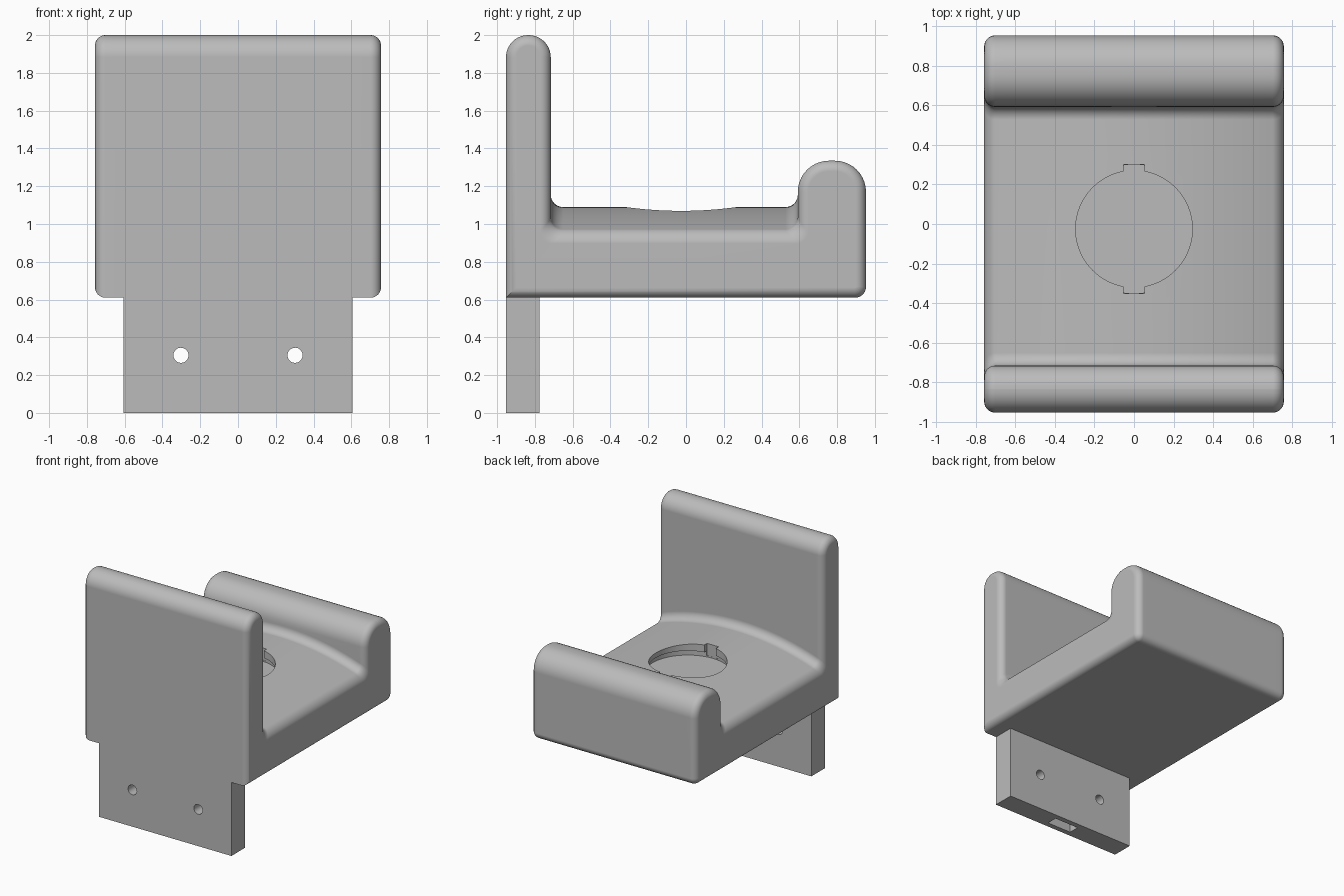
import bpy
import bmesh
from math import pi, sqrt, sin, cos, tan
from mathutils import Vector, Matrix

cube = bpy.data.objects.get("Cube")
if cube:
    bpy.data.objects.remove(cube, do_unlink=True)

HALF_W, EDGE_R, SEAT_R = 0.757, 0.055, 2.15
FRONT, BACK, BASE = -0.953, 0.953, 0.61
ARC_STEPS = 10

grey = bpy.data.materials.new("plain grey")
grey.use_nodes = True
colour = (0.5, 0.5, 0.5, 1)
grey.diffuse_color = colour
grey.node_tree.nodes["Principled BSDF"].inputs["Base Color"].default_value = colour


def make_object(name, bm):
    bmesh.ops.recalc_face_normals(bm, faces=bm.faces)
    mesh = bpy.data.meshes.new(name)
    bm.to_mesh(mesh)
    bm.free()
    mesh.materials.append(grey)
    obj = bpy.data.objects.new(name, mesh)
    bpy.context.collection.objects.link(obj)
    return obj


def box(name, x, y, z):
    """Box from three (low, high) ranges."""
    bm = bmesh.new()
    size = [b - a for a, b in (x, y, z)]
    mid = [(a + b) / 2 for a, b in (x, y, z)]
    bmesh.ops.create_cube(bm, size=1, matrix=Matrix.Translation(mid) @ Matrix.Diagonal((*size, 1)))
    return make_object(name, bm)


def cylinder(name, centre, radius, depth, axis="Z", sides=64):
    bm = bmesh.new()
    turn = Matrix.Rotation(pi / 2, 4, "X") if axis == "Y" else Matrix()
    bmesh.ops.create_cone(bm, cap_ends=True, segments=sides, radius1=radius, radius2=radius,
                          depth=depth, matrix=Matrix.Translation(centre) @ turn)
    return make_object(name, bm)


def activate(obj):
    bpy.ops.object.select_all(action="DESELECT")
    obj.select_set(True)
    bpy.context.view_layer.objects.active = obj


def cut(obj, cutters):
    activate(obj)
    for cutter in cutters:
        cutter.hide_render = True
        mod = obj.modifiers.new("cut", "BOOLEAN")
        mod.operation, mod.solver, mod.object = "DIFFERENCE", "EXACT", cutter
        bpy.ops.object.modifier_apply(modifier=mod.name)


def finish(obj):
    activate(obj)
    bpy.ops.object.shade_smooth_by_angle(angle=pi / 6)
    mod = obj.modifiers.new("even shading", "WEIGHTED_NORMAL")
    mod.keep_sharp = True


def rounded(corners):
    """Round each (y, z, radius) corner of a right-angled outline."""
    points = []
    for i, (y, z, r) in enumerate(corners):
        p = Vector((y, z))
        if r == 0:
            points.append(p)
            continue
        to_prev = (Vector(corners[i - 1][:2]) - p).normalized()
        to_next = (Vector(corners[(i + 1) % len(corners)][:2]) - p).normalized()
        centre = p + r * (to_prev + to_next)
        for k in range(ARC_STEPS + 1):
            a = k / ARC_STEPS * pi / 2
            points.append(centre - r * (to_next * cos(a) + to_prev * sin(a)))
    return points


def section(x):
    """Side outline at x: arched seat, shrinking where the ends round off."""
    over = max(0, abs(x) - (HALF_W - EDGE_R))
    d = EDGE_R - sqrt(max(0, EDGE_R ** 2 - over ** 2))
    seat = 1.09 - (SEAT_R - sqrt(SEAT_R ** 2 - x * x)) - d
    plate_r, hump_r, fillet = 0.117 - d, 0.165 - d, 0.065
    return rounded([
        (FRONT + d, BASE + d, 0),
        (BACK - d, BASE + d, 0.058 - d),
        (BACK - d, 1.335 - d, hump_r),
        (0.592 + d, 1.335 - d, hump_r),
        (0.592 + d, seat, fillet),
        (-0.716 - d, seat, fillet),
        (-0.716 - d, 2 - d, plate_r),
        (FRONT + d, 2 - d, plate_r)])


# Holder body: side outline lofted across the width
inner = HALF_W - EDGE_R
ends = [inner + EDGE_R * sin(k / 8 * pi / 2) for k in range(1, 9)]
stations = [-x for x in reversed(ends)] + [inner * (k / 14 - 1) for k in range(29)] + ends
bm = bmesh.new()
rings = [[bm.verts.new((x, p.x, p.y)) for p in section(x)] for x in stations]
for a, b in zip(rings, rings[1:]):
    for i in range(len(a)):
        bm.faces.new((a[i - 1], a[i], b[i], b[i - 1]))
bm.faces.new(rings[0])
bm.faces.new(rings[-1])
body = make_object("holder_body", bm)

# Mounting tab below the upright plate
tab = box("mounting_tab", (-0.607, 0.607), (FRONT, -0.776), (0, BASE))

# Round twist-lock pocket, its key notches, groove and the cable slot
centre_y, floor = -0.025, 0.98
pocket = cylinder("pocket_cutter", (0, centre_y, floor + 0.2), 0.295, 0.4, sides=96)
groove = cylinder("groove_cutter", (0, centre_y, floor + 0.024), 0.326, 0.05, sides=96)
notches = box("notch_cutter", (-0.053, 0.053), (centre_y - 0.326, centre_y + 0.326), (floor + 0.01, 1.3))
slot = box("slot_cutter", (-0.112, 0.112), (-0.91, -0.82), (-0.1, 0.95))
holes = [cylinder("screw_hole_cutter", (side * 0.302, -0.86, 0.305), 0.04, 0.5, "Y", 32)
         for side in (-1, 1)]
cut(body, [pocket, groove, notches, slot])
cut(tab, [slot] + holes)
for cutter in [pocket, groove, notches, slot] + holes:
    bpy.data.objects.remove(cutter, do_unlink=True)

finish(body)
finish(tab)
